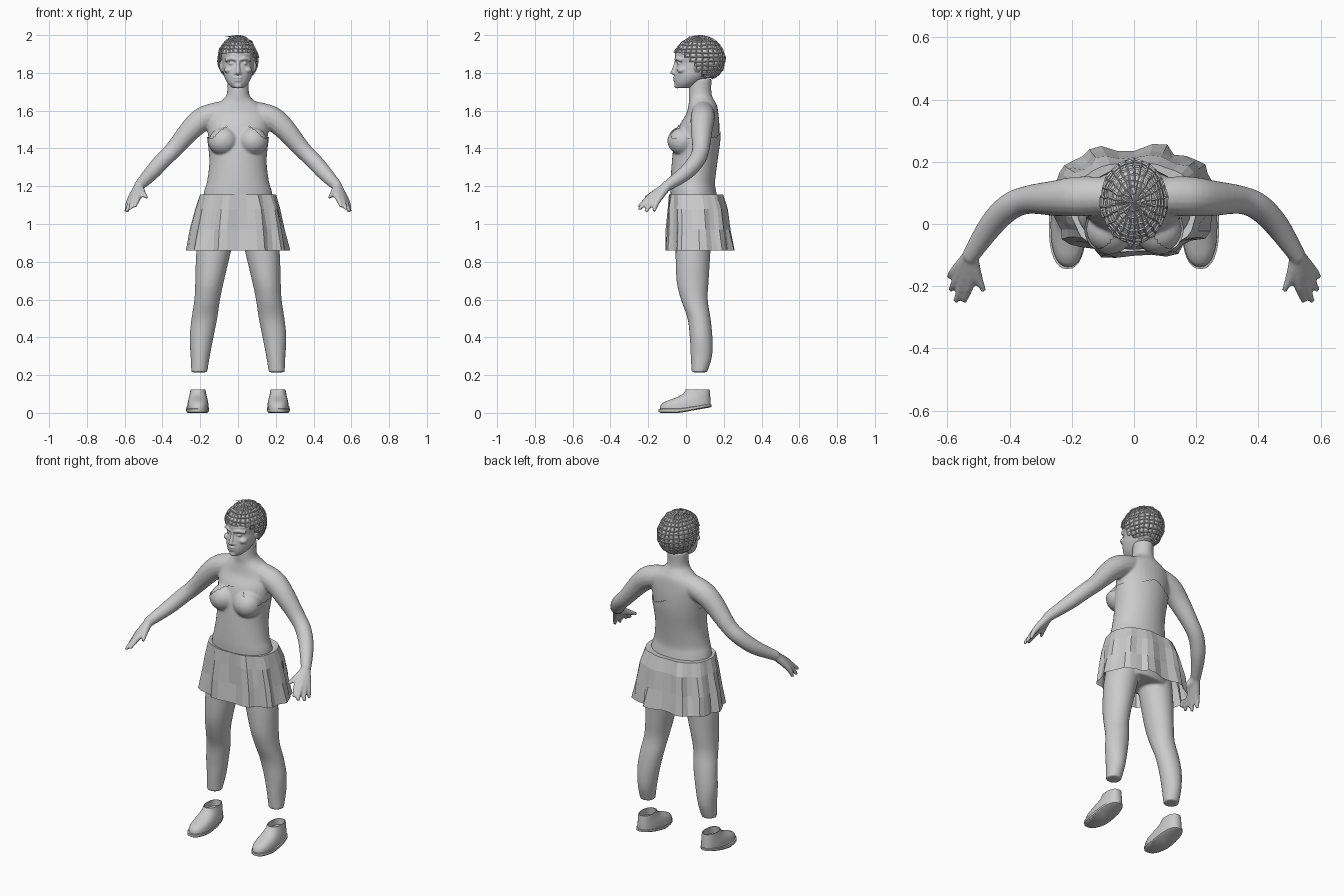
import bpy, bmesh, math, random
from mathutils import Vector, Matrix

random.seed(4)
cube = bpy.data.objects.get("Cube")
if cube:
    bpy.data.objects.remove(cube, do_unlink=True)

grey = bpy.data.materials.new("plain_grey")
grey.use_nodes = True
grey.diffuse_color = (0.6, 0.6, 0.6, 1)
grey.node_tree.nodes["Principled BSDF"].inputs["Base Color"].default_value = (0.6, 0.6, 0.6, 1)


def finish(name, bm, smooth=True):
    bmesh.ops.recalc_face_normals(bm, faces=bm.faces)
    mesh = bpy.data.meshes.new(name)
    bm.to_mesh(mesh)
    bm.free()
    mesh.materials.append(grey)
    for p in mesh.polygons:
        p.use_smooth = smooth
    obj = bpy.data.objects.new(name, mesh)
    bpy.context.scene.collection.objects.link(obj)
    return obj


def spline(pts, steps=4):
    """Smooth interpolation through rows of numbers."""
    out = []
    for i in range(len(pts) - 1):
        a, b, c, d = pts[max(i - 1, 0)], pts[i], pts[i + 1], pts[min(i + 2, len(pts) - 1)]
        for s in range(steps):
            t = s / steps
            out.append([q + t * (r - p) / 2 + t * t * (p - 2.5 * q + 2 * r - w / 2)
                        + t ** 3 * (1.5 * (q - r) + (w - p) / 2) for p, q, r, w in zip(a, b, c, d)])
    return out + [list(pts[-1])]


def skin(bm, rings, caps=True):
    loops = [[bm.verts.new(p) for p in ring] for ring in rings]
    for a, b in zip(loops, loops[1:]):
        for i in range(len(a)):
            j = (i + 1) % len(a)
            bm.faces.new((a[i], a[j], b[j], b[i]))
    if caps:
        bm.faces.new(loops[0])
        bm.faces.new(loops[-1])
    return loops


def oval(x, y, z, rx, ry, n=32, power=1.0):
    ring = []
    for i in range(n):
        a = 2 * math.pi * i / n
        c, s = math.cos(a), math.sin(a)
        ring.append(Vector((x + rx * math.copysign(abs(c) ** power, c),
                            y + ry * math.copysign(abs(s) ** power, s), z)))
    return ring


def column(bm, rows, x_sign=1, power=1.0):
    """Rows: centre x, front y, back y, z, half width."""
    skin(bm, [oval(x * x_sign, (f + b) / 2, z, w, (b - f) / 2, power=power)
              for x, f, b, z, w in spline(rows)])


def tube(bm, rows, x_sign=1, n=16):
    """Rows: x, y, z, radius."""
    pts = spline(rows)
    path = [Vector((p[0] * x_sign, p[1], p[2])) for p in pts]
    rings = []
    for i, p in enumerate(path):
        d = (path[min(i + 1, len(path) - 1)] - path[max(i - 1, 0)]).normalized()
        u = d.cross(Vector((0.2, 1, 0.3))).normalized()
        v = d.cross(u)
        rings.append([p + pts[i][3] * (u * math.cos(k * math.tau / n) + v * math.sin(k * math.tau / n))
                      for k in range(n)])
    skin(bm, rings)


def blob(bm, centre, radii, seg=20):
    m = Matrix.Translation(centre) @ Matrix.Diagonal((*radii, 1))
    return bmesh.ops.create_uvsphere(bm, u_segments=seg, v_segments=seg * 2 // 3, radius=1, matrix=m)["verts"]


def fuse(obj, voxel, smooth):
    mod = obj.modifiers.new("fuse", 'REMESH')
    mod.mode, mod.voxel_size, mod.use_smooth_shade = 'VOXEL', voxel, True
    mod = obj.modifiers.new("soften", 'SMOOTH')
    mod.factor, mod.iterations = 0.5, smooth


# Torso, bust and neck shared by the body and the bodice
def add_torso(bm):
    column(bm, [(0, -.05, .15, .9, .17), (0, -.07, .185, 1.0, .19), (0, -.075, .155, 1.16, .175),
                (0, -.075, .147, 1.22, .158), (0, -.068, .16, 1.33, .145), (0, -.055, .175, 1.44, .155),
                (0, -.035, .177, 1.52, .165), (0, 0, .172, 1.58, .165), (0, .012, .165, 1.625, .13),
                (0, .016, .15, 1.655, .085), (0, .015, .135, 1.69, .059), (0, .02, .135, 1.77, .056)])
    for s in (1, -1):
        blob(bm, (s * .08, -.018, 1.44), (.074, .074, .07))


# Body: torso, arms, hands and legs fused into one skin
bm = bmesh.new()
add_torso(bm)
for s in (1, -1):
    tube(bm, [(.06, .09, 1.6, .055), (.13, .09, 1.578, .063), (.19, .088, 1.553, .064), (.25, .083, 1.5, .058),
              (.34, .078, 1.395, .046), (.4, .055, 1.335, .044), (.46, -.005, 1.268, .04),
              (.53, -.11, 1.195, .027)], s)
    wrist = (.525, -.1, 1.2, .024)
    for knuckle, tip in (((.528, -.19, 1.145), (.547, -.25, 1.09)), ((.55, -.19, 1.132), (.574, -.25, 1.077)),
                         ((.566, -.175, 1.122), (.59, -.213, 1.063)), ((.576, -.152, 1.12), (.594, -.17, 1.065)),
                         ((.505, -.165, 1.165), (.483, -.215, 1.14))):
        tube(bm, [wrist, (*knuckle, .0165), (*tip, .009)], s)
    column(bm, [(.1, -.05, .14, 1.0, .095), (.128, -.055, .13, .86, .092), (.15, -.05, .12, .7, .076),
                (.163, -.027, .115, .6, .068), (.178, .008, .13, .5, .068), (.193, .02, .14, .4, .063),
                (.2, .025, .138, .3, .051), (.205, .03, .112, .215, .042)], s)
body = finish("body", bm)
fuse(body, .007, 4)

# Bodice: shell just outside the torso, trimmed to a neckline
bm = bmesh.new()
add_torso(bm)
helper = finish("bodice_helper", bm)
fuse(helper, .009, 4)
mesh = bpy.data.meshes.new_from_object(helper.evaluated_get(bpy.context.evaluated_depsgraph_get()))
bpy.data.objects.remove(helper, do_unlink=True)
bm = bmesh.new()
bm.from_mesh(mesh)
bm.normal_update()
for v, n in [(v, v.normal.copy()) for v in bm.verts]:
    v.co += n * .007


def neckline(p):
    return max(1.455, 1.53 - 4 * p.x ** 2) if p.y < .04 else 1.46 + .04 * math.exp(-(p.x / .06) ** 2)


outside = [f for f in bm.faces if not 1.13 < f.calc_center_median().z < neckline(f.calc_center_median())]
bmesh.ops.delete(bm, geom=outside, context='FACES')
finish("bodice", bm)

# Pleated skirt, open below
bm = bmesh.new()
rings = []
for z, cy, rx, ry, fold in ((1.15, .04, .165, .11, 0), (1.155, .053, .2, .143, .003), (1.08, .062, .222, .158, .01),
                            (.97, .068, .243, .165, .013), (.86, .072, .262, .177, .014)):
    ring = oval(0, cy, z, rx, ry, 40, .82)
    for i, p in enumerate(ring):
        out = Vector((p.x, p.y - cy, 0)).normalized()
        p += out * (fold * (1 if i % 4 < 2 else -1) * .6 + random.uniform(-.5, .5) * fold)
    rings.append(ring)
skin(bm, rings, caps=False)
finish("skirt", bm, smooth=False)

# Head with facial features
bm = bmesh.new()
column(bm, [(0, -.05, .02, 1.72, .03), (0, -.06, .07, 1.745, .055), (0, -.062, .12, 1.78, .073),
            (0, -.058, .16, 1.82, .081), (0, -.05, .18, 1.85, .085), (0, -.058, .19, 1.885, .088),
            (0, -.05, .18, 1.93, .086), (0, -.01, .14, 1.97, .06)])
blob(bm, (0, -.062, 1.802), (.012, .023, .012))
tube(bm, [(0, -.05, 1.875, .008), (0, -.058, 1.835, .01), (0, -.068, 1.805, .012)])
blob(bm, (0, -.055, 1.775), (.026, .014, .007))
blob(bm, (0, -.053, 1.76), (.023, .014, .008))
blob(bm, (0, -.045, 1.732), (.022, .018, .014))
for s in (1, -1):
    blob(bm, (s * .013, -.056, 1.798), (.01, .013, .008))
    tube(bm, [(s * .01, -.053, 1.87, .009), (s * .035, -.046, 1.876, .01), (s * .065, -.022, 1.866, .009)])
    blob(bm, (s * .034, -.033, 1.85), (.016, .016, .009))
    blob(bm, (s * .048, -.022, 1.815), (.026, .025, .018))
    blob(bm, (s * .086, .062, 1.835), (.012, .02, .032))
head = finish("head", bm)
fuse(head, .0045, 2)


# Hair: cropped cap under a net of raised strands
def hair_cap(seg, grow, jitter):
    bm = bmesh.new()
    for v in blob(bm, (0, .07, 1.872), (.102 + grow, .133 + grow, .12 + grow), seg):
        v.co += Vector([random.uniform(-jitter, jitter) for _ in range(3)])
    gone = []
    for f in bm.faces:
        c = f.calc_center_median()
        edge = 1.905 if c.y < 0 else 1.905 - 1.3 * min(c.y, .1)
        if c.z < edge:
            gone.append(f)
    bmesh.ops.delete(bm, geom=gone, context='FACES')
    return bm


finish("hair_cap", hair_cap(32, 0, .002))
net = finish("hair_strands", hair_cap(26, .003, .0035), smooth=False)
wire = net.modifiers.new("strands", 'WIREFRAME')
wire.thickness = .008

# Shoes: sole slab and hollow upper, rising toward the heel
def shoe_part(name, x, rows):
    bm = bmesh.new()
    skin(bm, [oval(x, (f + b) / 2, z, w, (b - f) / 2, 32, .85) for f, b, z, w in rows])
    for v in bm.verts:
        rise = min(max((v.co.y + .03) / .14, 0), 1)
        v.co.z += .028 * rise * (1 - v.co.z / .125)
    obj = finish(name, bm)
    bpy.context.view_layer.objects.active = obj
    obj.select_set(True)
    bpy.ops.object.shade_smooth_by_angle(angle=math.radians(45))
    obj.select_set(False)


for side, s in (("left", 1), ("right", -1)):
    shoe_part(side + "_sole", s * .214, [(-.135, .125, 0, .054), (-.145, .135, .006, .06),
                                        (-.145, .135, .02, .06), (-.138, .13, .022, .056)])
    shoe_part(side + "_shoe", s * .212, [(-.138, .13, .015, .056), (-.138, .13, .035, .056), (-.125, .13, .052, .054),
                                        (-.095, .129, .066, .051), (-.05, .128, .082, .047), (-.015, .127, .1, .043),
                                        (0, .125, .125, .039), (.005, .12, .125, .035), (.0, .118, .08, .036)])
